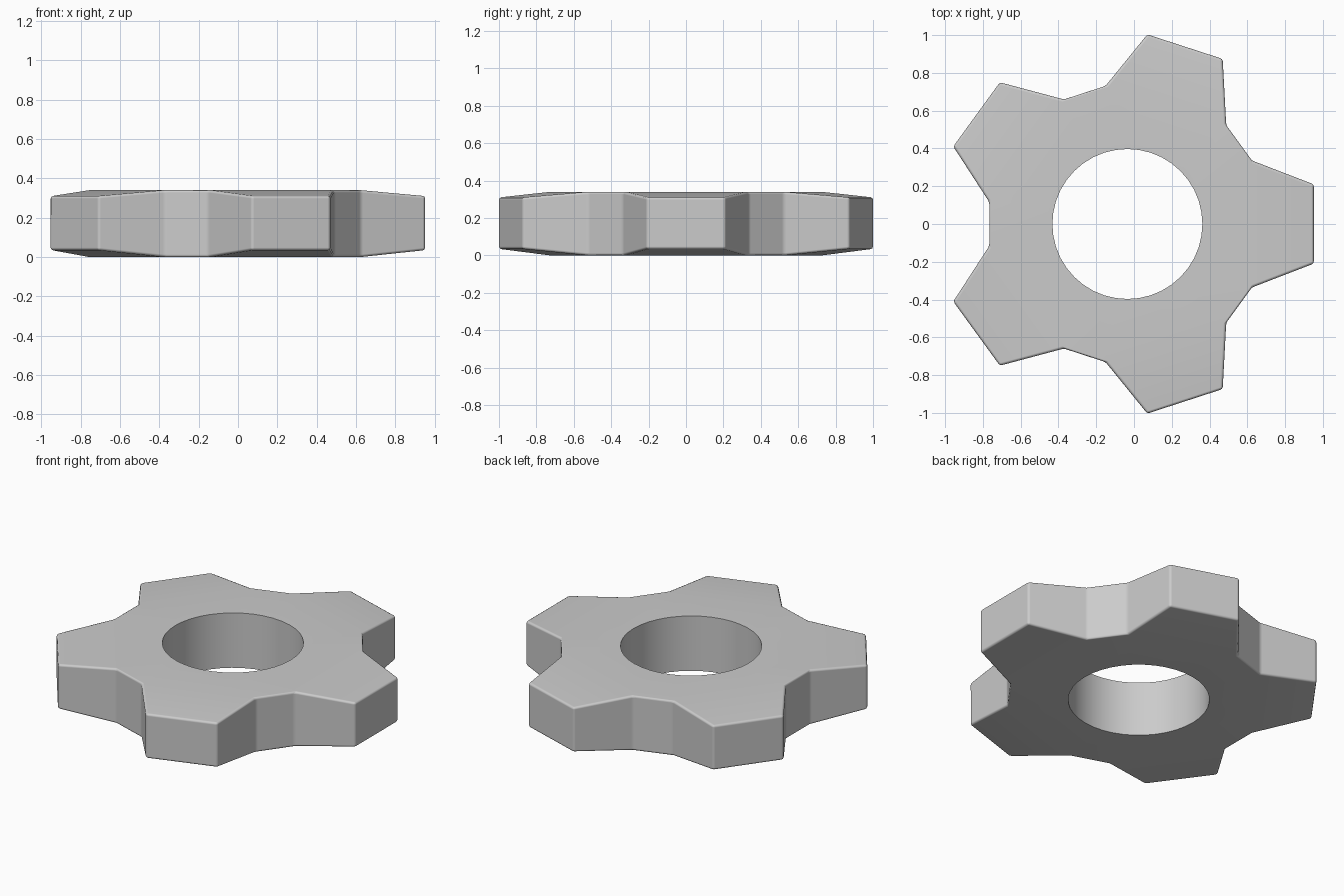
import bpy, bmesh
from math import radians, cos, sin

if "Cube" in bpy.data.objects:
    bpy.data.objects.remove(bpy.data.objects["Cube"])

CX = -0.035                      # hub axis, slightly left of the bounding box centre
TEETH, HOLE_SEGS = 5, 40
HOLE_R, ROOT_R, TIP_R = 0.397, 0.74, 1.009
ROOT_A, TIP_A = 27, 12           # half angles of a tooth at its root and tip
BODY_Z, TIP_Z = (0.0, 0.34), (0.035, 0.31)


def ring_point(bm, r, deg, z):
    a = radians(deg)
    return bm.verts.new((CX + r * cos(a), r * sin(a), z))


bm = bmesh.new()
weight = bm.edges.layers.float.new("bevel_weight_edge")
layers = []

# Top and bottom skins: flat body around the bore, teeth sloping to thinner tips
for side in (0, 1):
    hole = [ring_point(bm, HOLE_R, i * 360 / HOLE_SEGS, BODY_Z[side]) for i in range(HOLE_SEGS)]
    outline, roots = [], []
    for t in range(TEETH):
        mid = t * 360 / TEETH
        r0 = ring_point(bm, ROOT_R, mid - ROOT_A, BODY_Z[side])
        t0 = ring_point(bm, TIP_R, mid - TIP_A, TIP_Z[side])
        t1 = ring_point(bm, TIP_R, mid + TIP_A, TIP_Z[side])
        r1 = ring_point(bm, ROOT_R, mid + ROOT_A, BODY_Z[side])
        bm.faces.new((r0, t0, t1, r1))
        outline += [r0, t0, t1, r1]
        roots += [r0, r1]
    for k in range(2 * TEETH):
        first = (k // 2) * 8 + (-3 if k % 2 == 0 else 3)
        count = 6 if k % 2 == 0 else 2
        arc = [hole[(first + j) % HOLE_SEGS] for j in range(count, -1, -1)]
        bm.faces.new([roots[k], roots[(k + 1) % len(roots)]] + arc)
    layers.append((hole, outline))

# Bore wall and outer wall
for low, high in zip(*layers):
    n = len(low)
    for i in range(n):
        j = (i + 1) % n
        bm.faces.new((low[i], low[j], high[j], high[i]))
bmesh.ops.recalc_face_normals(bm, faces=bm.faces)

# Mark the outer wall's edges for rounding
(_, low), (_, high) = layers
for i in range(len(low)):
    j = (i + 1) % len(low)
    for a, b in ((low[i], low[j]), (high[i], high[j]), (low[i], high[i])):
        bm.edges.get((a, b))[weight] = 1.0

mesh = bpy.data.meshes.new("gear")
bm.to_mesh(mesh)
bm.free()
gear = bpy.data.objects.new("gear", mesh)
bpy.context.collection.objects.link(gear)
bpy.context.view_layer.objects.active = gear
gear.select_set(True)
bpy.ops.object.shade_smooth_by_angle(angle=radians(40))

# Small rounded edge around the outline
bevel = gear.modifiers.new("rounded_outline", "BEVEL")
bevel.limit_method = "WEIGHT"
bevel.width = 0.013
bevel.segments = 2
bevel.harden_normals = True
